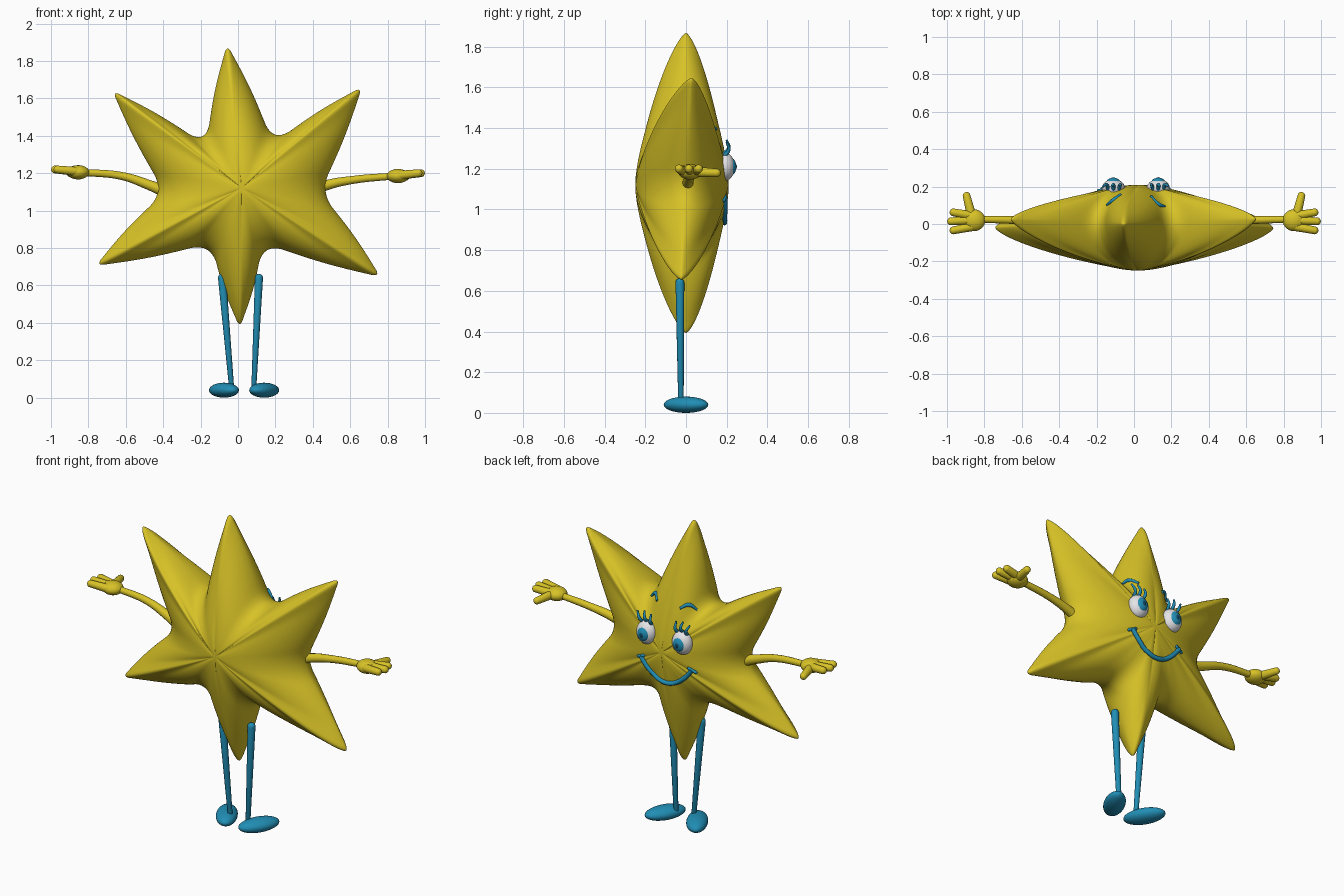
import bpy, bmesh, math
from mathutils import Vector
from mathutils.bvhtree import BVHTree

cube = bpy.data.objects.get("Cube")
if cube:
    bpy.data.objects.remove(cube, do_unlink=True)


def material(name, rgb):
    m = bpy.data.materials.new(name)
    m.use_nodes = True
    m.diffuse_color = (*rgb, 1)
    m.node_tree.nodes["Principled BSDF"].inputs["Base Color"].default_value = (*rgb, 1)
    return m


YELLOW = material("star yellow", (0.68, 0.54, 0.02))
BLUE = material("sea blue", (0.015, 0.27, 0.46))
WHITE = material("eye white", (0.8, 0.8, 0.82))
DARK = material("pupil navy", (0.005, 0.06, 0.13))


def finish(name, bm, mat):
    bmesh.ops.recalc_face_normals(bm, faces=bm.faces)
    for f in bm.faces:
        f.smooth = True
    me = bpy.data.meshes.new(name)
    bm.to_mesh(me)
    bm.free()
    me.materials.append(mat)
    ob = bpy.data.objects.new(name, me)
    bpy.context.collection.objects.link(ob)
    return ob


def ellipsoid(name, centre, radii, mat, turn=0):
    bm = bmesh.new()
    bmesh.ops.create_uvsphere(bm, u_segments=28, v_segments=16, radius=1)
    for v in bm.verts:
        v.co = Vector(a * b for a, b in zip(v.co, radii))
    ob = finish(name, bm, mat)
    ob.location, ob.rotation_euler.z = centre, turn
    return ob


def capsule(name, a, b, r1, r2, mat):
    """Round-ended tapered rod from a to b."""
    a, b = Vector(a), Vector(b)
    bm = bmesh.new()
    bmesh.ops.create_uvsphere(bm, u_segments=16, v_segments=12, radius=1)
    spin = (b - a).to_track_quat('Z', 'Y')
    for v in bm.verts:
        far = v.co.z > 0.01
        v.co = spin @ (v.co * (r2 if far else r1)) + (b if far else a)
    return finish(name, bm, mat)


def tube(name, points, radii, mat):
    cu = bpy.data.curves.new(name, 'CURVE')
    cu.dimensions = '3D'
    cu.bevel_depth, cu.bevel_resolution, cu.use_fill_caps = 1, 4, True
    cu.resolution_u = 8
    sp = cu.splines.new('BEZIER')
    sp.bezier_points.add(len(points) - 1)
    for p, co, r in zip(sp.bezier_points, points, radii):
        p.co, p.radius = co, r
        p.handle_left_type = p.handle_right_type = 'AUTO'
    cu.materials.append(mat)
    ob = bpy.data.objects.new(name, cu)
    bpy.context.collection.objects.link(ob)
    return ob


# Star outline: alternating tips and valleys, clockwise from the top tip
corners = [(-0.06, 1.90), (0.19, 1.37), (0.67, 1.67), (0.445, 1.10),
           (0.77, 0.64), (0.14, 0.82), (0.01, 0.36), (-0.15, 0.82),
           (-0.77, 0.70), (-0.40, 1.10), (-0.68, 1.65), (-0.175, 1.36)]
corners = [Vector(c) for c in corners]
outline = []
for i, c in enumerate(corners):
    before, after = corners[i - 1], corners[(i + 1) % len(corners)]
    cut = 0.07 if i % 2 == 0 else 0.10
    start = c + (before - c).normalized() * cut
    end = c + (after - c).normalized() * cut
    for k in range(9):
        s = k / 8
        outline.append(start * (1 - s) ** 2 + c * 2 * s * (1 - s) + end * s * s)
    next_cut = 0.10 if i % 2 == 0 else 0.07
    stop = after + (c - after).normalized() * next_cut
    side = Vector((end.y - stop.y, stop.x - end.x)).normalized()
    for k in range(1, 12):
        s = k / 12
        bulge = 0.008 * math.sin(math.pi * s)
        outline.append(end.lerp(stop, s) + side * bulge)

# Inflated star body: rings between the centre and the outline, front and back
CENTRE = Vector((0.02, 1.12))
RINGS = 28
bm = bmesh.new()


def body_point(p, t, sign):
    u = min(1, max(0, ((p - CENTRE).length - 0.36) / 0.38))
    puff = max(0, 1 - t ** (1.9 - 0.65 * u)) ** (0.52 + 0.18 * u)
    flat = CENTRE.lerp(p, t)
    lean = 0.05 * (p.y - CENTRE.y) if abs(p.x) > 0.25 else 0
    return (flat.x, -0.02 * (1 - t * t) + lean * t * t + sign * 0.23 * puff, flat.y)


rim = [bm.verts.new(body_point(p, 1, 0)) for p in outline]
n = len(outline)
for sign in (-1, 1):
    pole = bm.verts.new(body_point(outline[0], 0, sign))
    inner = None
    for r in range(1, RINGS + 1):
        t = math.sin(math.pi / 2 * r / RINGS)
        ring = rim if r == RINGS else [bm.verts.new(body_point(p, t, sign)) for p in outline]
        for j in range(n):
            k = (j + 1) % n
            bm.faces.new((pole, ring[j], ring[k]) if inner is None
                         else (inner[j], ring[j], ring[k], inner[k]))
        inner = ring
for _ in range(3):
    bmesh.ops.smooth_vert(bm, verts=bm.verts, factor=0.5,
                          use_axis_x=False, use_axis_y=True, use_axis_z=False)
surface = BVHTree.FromBMesh(bm)
finish("star_body", bm, YELLOW)


def on_face(x, z, lift=0.0):
    """Point on the face side of the body."""
    hit = surface.ray_cast(Vector((x, 2, z)), Vector((0, -1, 0)))[0]
    return Vector((x, hit.y + lift, z))


for side, word in ((1, "left"), (-1, "right")):
    # Arm and hand
    hz = 1.185 if side > 0 else 1.205
    tube(word + "_arm", [(side * 0.36, 0.0, 1.09), (side * 0.47, 0.01, 1.135),
                         (side * 0.62, 0.02, hz - 0.02), (side * 0.84, 0.025, hz)],
         [0.036, 0.027, 0.021, 0.018], YELLOW)
    ellipsoid(word + "_palm", (side * 0.855, 0.02, hz), (0.06, 0.058, 0.038), YELLOW)
    for k, (y0, y1, tip) in enumerate([(-0.015, -0.034, 0.965), (0.02, 0.014, 0.978),
                                       (0.045, 0.062, 0.965)]):
        capsule(f"{word}_finger_{k + 1}", (side * 0.87, y0, hz + 0.005),
                (side * tip, y1, hz + 0.015), 0.024, 0.021, YELLOW)
    capsule(word + "_thumb", (side * 0.87, 0.05, hz), (side * 0.895, 0.15, hz - 0.005),
            0.025, 0.021, YELLOW)

    # Leg and splayed foot
    hip, ankle, foot = (0.112, 0.085, 0.14) if side > 0 else (-0.085, -0.035, -0.075)
    capsule(word + "_leg", (hip, -0.03, 0.64), (ankle, -0.025, 0.06), 0.022, 0.014, BLUE)
    ellipsoid(word + "_foot", (foot, 0, 0.04), (0.06, 0.122, 0.04), BLUE,
              -side * math.radians(30))

    # Eye
    ex = 0.01 + side * 0.12
    ellipsoid(word + "_eyeball", (ex, 0.19, 1.21), (0.062, 0.05, 0.07), WHITE)
    ellipsoid(word + "_iris", (ex, 0.222, 1.21), (0.038, 0.025, 0.043), BLUE)
    ellipsoid(word + "_pupil", (ex, 0.235, 1.21), (0.017, 0.015, 0.02), DARK)

    # Curved eyelashes
    for k in (-1, 0, 1):
        x = ex + k * 0.028
        z = 1.272 - abs(k) * 0.01
        tube(f"{word}_lash_{k + 2}",
             [(x, 0.185, z), (x + k * 0.008, 0.21, z + 0.03),
              (x + k * 0.018 + side * 0.01, 0.2, z + 0.07)], [0.01, 0.009, 0.005], BLUE)

    # Eyebrow
    tube(word + "_eyebrow", [on_face(ex - side * 0.04, 1.395, 0.003),
                             on_face(ex, 1.415, 0.003),
                             on_face(ex + side * 0.035, 1.385, 0.003)],
         [0.007, 0.011, 0.006], BLUE)

    # Dimple at the corner of the smile
    capsule(word + "_dimple", on_face(side * 0.15, 1.062, 0.002),
            on_face(side * 0.19, 1.045, 0.002), 0.009, 0.009, BLUE)

# Smile
xs = [-0.17 + 0.34 * k / 12 for k in range(13)]
tube("smile", [on_face(x, 0.935 + 0.12 * (x / 0.17) ** 2, 0.004) for x in xs],
     [0.013] * len(xs), BLUE)
